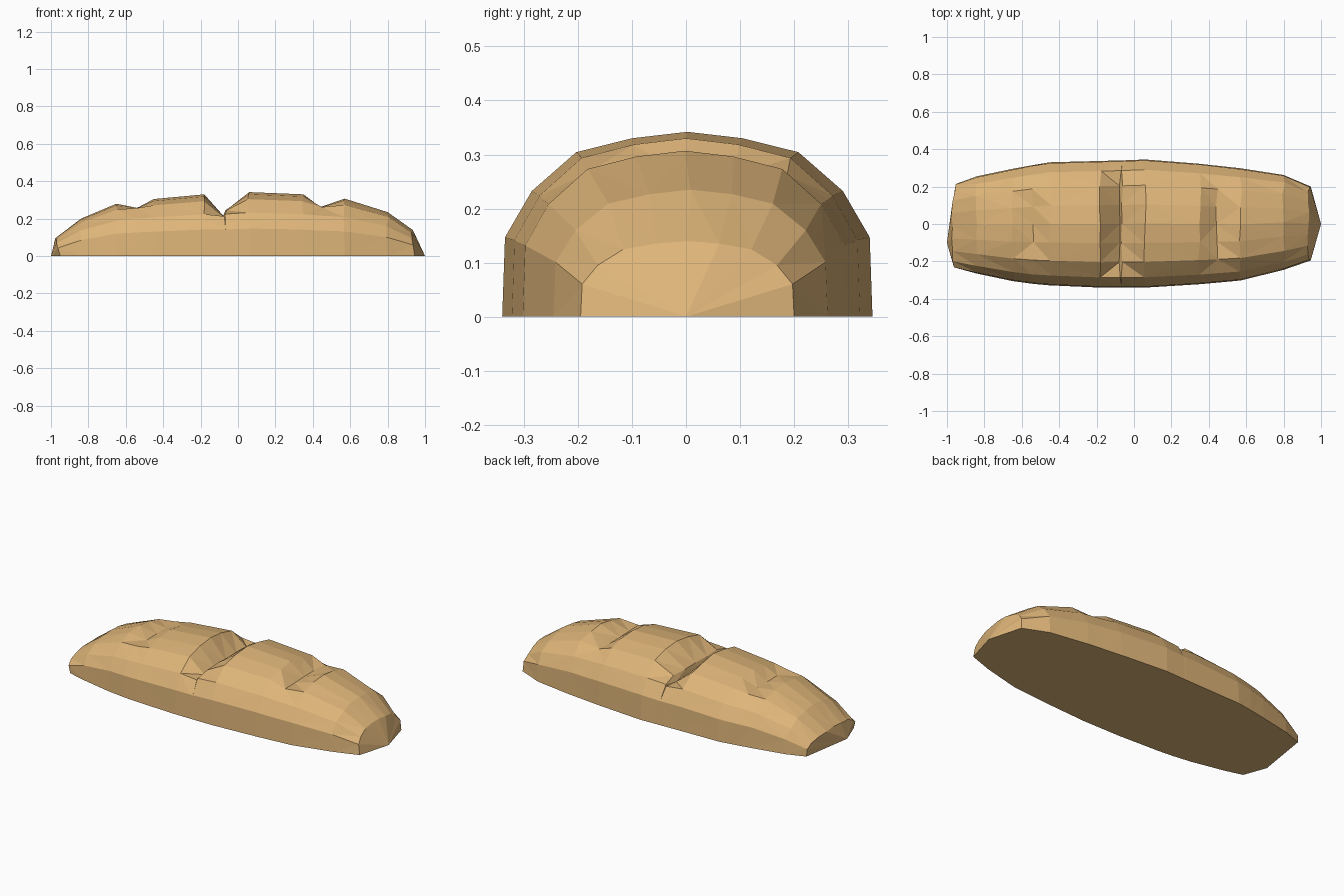
import bpy, bmesh, random

if "Cube" in bpy.data.objects:
    bpy.data.objects.remove(bpy.data.objects["Cube"])

random.seed(4)

# Half cross-section of the loaf: fraction of half width, fraction of height
HALF = [(1, 0), (0.985, 0.43), (0.84, 0.68), (0.6, 0.89), (0.3, 0.965)]
SECTION = [(-y, z) for y, z in HALF] + [(0, 1)] + HALF[::-1]

# Stations: x, front y, back y, crown height, slash floor, lean of x with z
STATIONS = [
    (-0.95, -0.235, 0.215, 0.10, 1, -0.2),
    (-0.84, -0.265, 0.255, 0.20, 1, 0),
    (-0.65, -0.305, 0.295, 0.28, 1, 0),
    (-0.54, -0.320, 0.315, 0.295, 0.257, 0),
    (-0.45, -0.328, 0.330, 0.305, 1, 0),
    (-0.18, -0.340, 0.337, 0.330, 1, 0),
    (-0.076, -0.340, 0.340, 0.330, 0.213, 0),
    (-0.064, -0.340, 0.340, 0.330, 0.245, 0),
    (0.06, -0.340, 0.345, 0.342, 1, 0),
    (0.35, -0.322, 0.322, 0.330, 1, 0),
    (0.44, -0.314, 0.312, 0.318, 0.262, 0),
    (0.57, -0.302, 0.298, 0.307, 1, 0),
    (0.80, -0.245, 0.262, 0.235, 1, 0),
    (0.945, -0.195, 0.200, 0.140, 1, -0.08),
]

bm = bmesh.new()


def ring(x, front, back, height, floor, lean):
    mid, half = (front + back) / 2, (back - front) / 2
    verts = []
    for fy, fz in SECTION:
        z = min(fz * height, floor)
        wobble = random.uniform(-0.008, 0.008) if 0 < fz < 1 else 0
        verts.append(bm.verts.new((x + lean * z + wobble, mid + half * fy, z)))
    return verts


# Crust lofted through the stations
rings = [ring(*s) for s in STATIONS]
for a, b in zip(rings, rings[1:]):
    for i in range(len(SECTION) - 1):
        bm.faces.new((a[i], b[i], b[i + 1], a[i + 1]))

# Pointed ends fanned down to the base
left = bm.verts.new((-1, -0.1, 0))
right = bm.verts.new((1, 0, 0))
for tip, r in ((left, rings[0]), (right, rings[-1])):
    for p, q in zip(r, r[1:]):
        bm.faces.new((tip, p, q))

# Flat underside
bm.faces.new([left] + [r[-1] for r in rings] + [right] + [r[0] for r in reversed(rings)])

bmesh.ops.triangulate(bm, faces=[f for f in bm.faces if len(f.verts) == 4])
bmesh.ops.recalc_face_normals(bm, faces=bm.faces)

mesh = bpy.data.meshes.new("bread_loaf")
bm.to_mesh(mesh)
bm.free()
loaf = bpy.data.objects.new("bread_loaf", mesh)
bpy.context.collection.objects.link(loaf)

crust = bpy.data.materials.new("crust")
crust.diffuse_color = (0.73, 0.46, 0.19, 1)
crust.use_nodes = True
crust.node_tree.nodes["Principled BSDF"].inputs["Base Color"].default_value = crust.diffuse_color
mesh.materials.append(crust)
